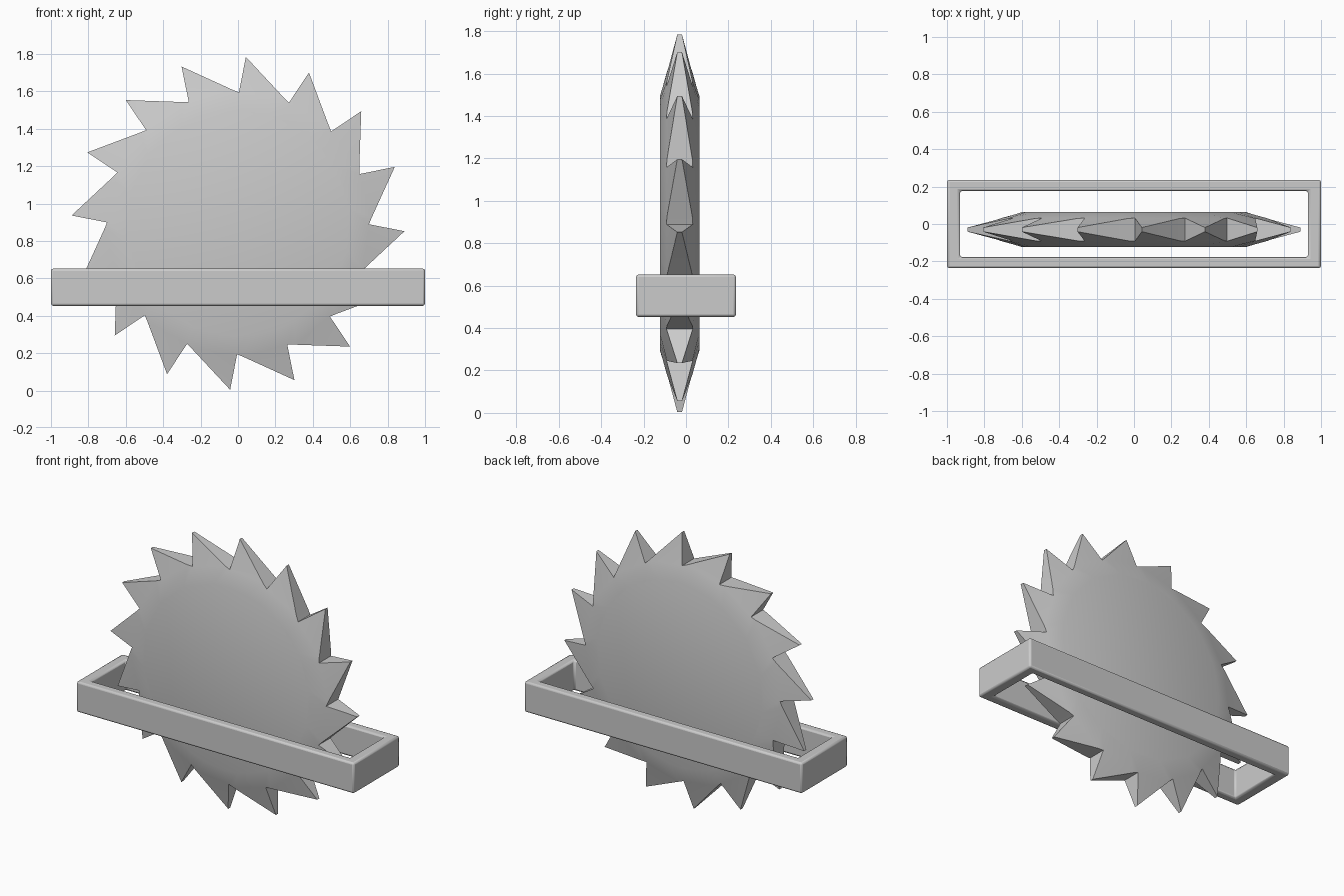
import bpy, bmesh
from math import sin, cos, radians

if "Cube" in bpy.data.objects:
    bpy.data.objects.remove(bpy.data.objects["Cube"])

TEETH = 16
STEP = 360 / TEETH
CY, CZ = -0.03, 0.894          # blade centre
R_TIP, R_FLAT = 0.891, 0.60


def finish(name, bm):
    bmesh.ops.recalc_face_normals(bm, faces=bm.faces)
    mesh = bpy.data.meshes.new(name)
    bm.to_mesh(mesh)
    bm.free()
    ob = bpy.data.objects.new(name, mesh)
    bpy.context.collection.objects.link(ob)
    bpy.ops.object.select_all(action='DESELECT')
    bpy.context.view_layer.objects.active = ob
    ob.select_set(True)
    return ob


# Saw blade: flat disc, conical rim and raked teeth
bm = bmesh.new()


def pair(r, deg, half):
    a = radians(deg)
    return [bm.verts.new((r * cos(a), CY + s * half, CZ + r * sin(a))) for s in (-1, 1)]


teeth = []
for k in range(TEETH):
    tip = -2.7 - k * STEP                      # clockwise round the blade
    teeth.append(dict(
        root=pair(0.70, tip + 2.3, 0.062),     # foot of the steep edge
        tip=pair(R_TIP, tip, 0.011),
        heel=pair(0.715, tip - 17.4, 0.060),   # foot of the long edge
        in_a=pair(R_FLAT, tip + 1, 0.093),
        in_b=pair(R_FLAT, tip - 12, 0.093)))

for k, t in enumerate(teeth):
    n = teeth[(k + 1) % TEETH]
    for s in (0, 1):
        bm.faces.new([t['root'][s], t['tip'][s], t['heel'][s]])
        bm.faces.new([t['in_a'][s], t['root'][s], t['heel'][s], t['in_b'][s]])
        bm.faces.new([t['in_b'][s], t['heel'][s], n['root'][s], n['in_a'][s]])
    for a, b in ((t['root'], t['tip']), (t['tip'], t['heel']), (t['heel'], n['root'])):
        bm.faces.new([a[0], b[0], b[1], a[1]])
for s in (0, 1):
    bm.faces.new([v for t in teeth for v in (t['in_a'][s], t['in_b'][s])])
finish("saw_blade", bm)
bpy.ops.object.shade_smooth_by_angle(angle=radians(30))

# Rectangular slot frame around the blade
bm = bmesh.new()


def loop(x, y, z):
    return [bm.verts.new((sx * x, sy * y, z)) for sx, sy in ((-1, -1), (1, -1), (1, 1), (-1, 1))]


rings = [loop(1.0, 0.236, 0.453), loop(1.0, 0.236, 0.652),
         loop(0.93, 0.177, 0.652), loop(0.93, 0.177, 0.453)]
for i in range(4):
    a, b = rings[i], rings[(i + 1) % 4]
    for j in range(4):
        m = (j + 1) % 4
        bm.faces.new([a[j], a[m], b[m], b[j]])
frame = finish("slot_frame", bm)
bev = frame.modifiers.new("soft_edges", 'BEVEL')
bev.width = 0.012
bev.segments = 2
bev.limit_method = 'ANGLE'
bpy.ops.object.shade_smooth_by_angle(angle=radians(35))
